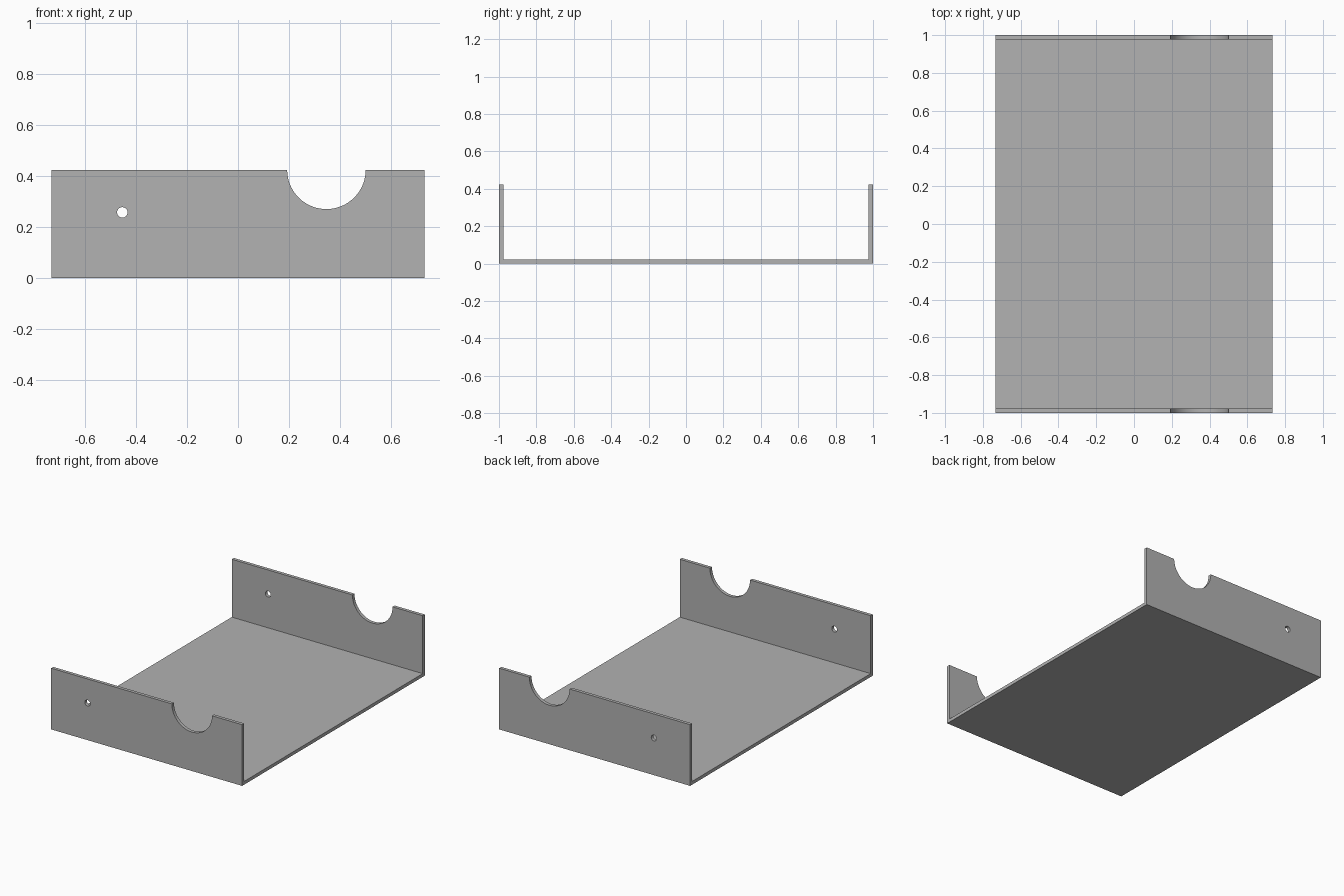
import bpy
import bmesh
import math
from mathutils import Matrix

cube = bpy.data.objects.get("Cube")
if cube:
    bpy.data.objects.remove(cube, do_unlink=True)

HALF_X, HALF_Y, HEIGHT, THICK = 0.732, 1.0, 0.424, 0.023

grey = bpy.data.materials.new("plain grey")
grey.use_nodes = True
colour = (0.445, 0.445, 0.445, 1)
grey.diffuse_color = colour
grey.node_tree.nodes["Principled BSDF"].inputs["Base Color"].default_value = colour


def add_object(name, bm):
    bmesh.ops.recalc_face_normals(bm, faces=bm.faces)
    mesh = bpy.data.meshes.new(name)
    bm.to_mesh(mesh)
    bm.free()
    mesh.materials.append(grey)
    obj = bpy.data.objects.new(name, mesh)
    bpy.context.collection.objects.link(obj)
    return obj


def add_cutter(name, x, z, radius, sides):
    # Round bar along y, long enough to pierce both walls
    bm = bmesh.new()
    bmesh.ops.create_cone(
        bm, cap_ends=True, segments=sides, radius1=radius, radius2=radius,
        depth=3 * HALF_Y,
        matrix=Matrix.Translation((x, 0, z)) @ Matrix.Rotation(math.pi / 2, 4, "X"))
    obj = add_object(name, bm)
    obj.hide_render = True
    return obj


# Floor and two end walls: one U-shaped section swept across x
inner = HALF_Y - THICK
half = [(0, 0), (HALF_Y, 0), (HALF_Y, HEIGHT), (inner, HEIGHT), (inner, THICK), (0, THICK)]
section = half[1:5] + [(-y, z) for y, z in reversed(half[1:5])]
bm = bmesh.new()
face = bm.faces.new([bm.verts.new((-HALF_X, y, z)) for y, z in section])
swept = bmesh.ops.extrude_face_region(bm, geom=[face], use_keep_orig=True)
verts = [v for v in swept["geom"] if isinstance(v, bmesh.types.BMVert)]
bmesh.ops.translate(bm, verts=verts, vec=(2 * HALF_X, 0, 0))
tray = add_object("tray_channel", bm)

# Half-round notches and small pin holes through both walls
cutters = [
    add_cutter("notch_cutter", 0.347, HEIGHT, 0.154, 96),
    add_cutter("pin_hole_cutter", -0.454, 0.257, 0.0205, 48),
]
bpy.context.view_layer.objects.active = tray
for cutter in cutters:
    mod = tray.modifiers.new(cutter.name, "BOOLEAN")
    mod.operation = "DIFFERENCE"
    mod.solver = "EXACT"
    mod.object = cutter
    bpy.ops.object.modifier_apply(modifier=mod.name)
    bpy.data.objects.remove(cutter, do_unlink=True)

# Smooth the round cuts, keep the plate edges crisp
bpy.ops.object.select_all(action="DESELECT")
tray.select_set(True)
bpy.ops.object.shade_smooth_by_angle(angle=math.radians(30))
